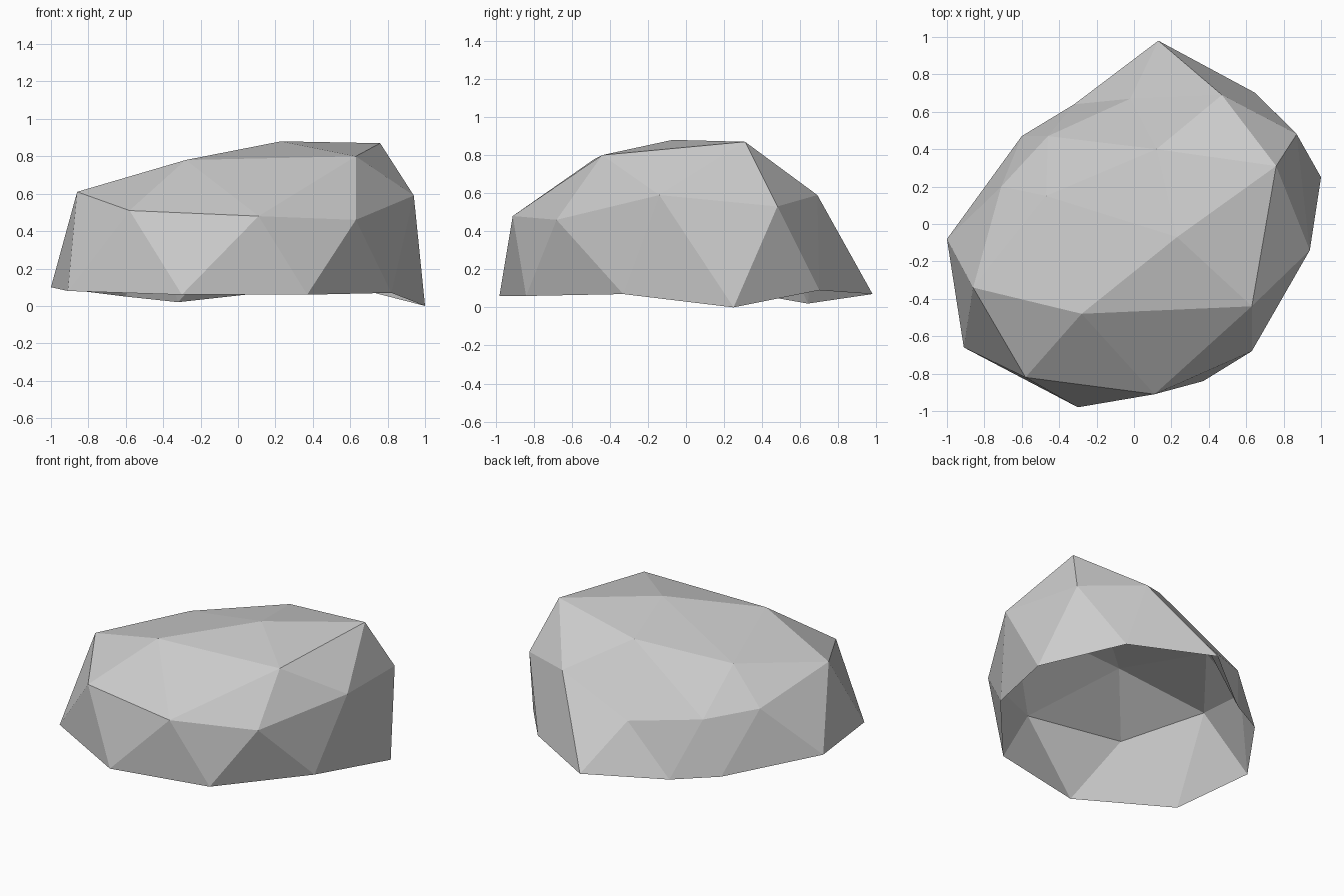
import bpy
import bmesh

default_cube = bpy.data.objects.get("Cube")
if default_cube:
    bpy.data.objects.remove(default_cube, do_unlink=True)

# One stone colour for the whole boulder
stone = bpy.data.materials.new("stone_grey")
stone.use_nodes = True
stone.diffuse_color = (0.6, 0.6, 0.6, 1)
stone.node_tree.nodes["Principled BSDF"].inputs["Base Color"].default_value = stone.diffuse_color
stone.node_tree.nodes["Principled BSDF"].inputs["Roughness"].default_value = 0.9

# Irregular rings, counter-clockwise seen from above
rim_points = [
    (-.91, -.66, .08), (-.3, -.98, .06), (.37, -.84, .06), (.82, -.33, .07), (1, .25, 0),
    (.65, .7, .09), (.13, .98, .07), (-.32, .64, .02), (-.6, .47, .05), (-1, -.08, .1),
]
waist_points = [
    (-.58, -.82, .51), (.11, -.91, .48), (.63, -.68, .46), (.94, -.14, .59), (.87, .48, .53),
    (.47, .69, .59), (-.02, .67, .36), (-.46, .47, .41), (-.71, .2, .45), (-.86, -.34, .61),
]
shoulder_points = [
    (-.28, -.48, .78), (.63, -.44, .8), (.76, .31, .87), (.12, .4, .79), (-.47, .15, .68),
]
peak_point = (.23, -.07, .88)


def add_ring(bm, points):
    """Add the points as vertices and return them in order."""
    return [bm.verts.new(point) for point in points]


bm = bmesh.new()
rim = add_ring(bm, rim_points)
waist = add_ring(bm, waist_points)
shoulder = add_ring(bm, shoulder_points)
peak = bm.verts.new(peak_point)

# Lower band: alternating triangles between the open rim and the waist
count = len(rim)
for i in range(count):
    following = (i + 1) % count
    bm.faces.new((rim[i], rim[following], waist[i]))
    bm.faces.new((rim[following], waist[following], waist[i]))

# Upper band and cap: each shoulder corner sits above three waist corners
for i, corner in enumerate(shoulder):
    neighbour = shoulder[(i + 1) % len(shoulder)]
    before, middle, after = waist[2 * i - 1], waist[2 * i], waist[2 * i + 1]
    bm.faces.new((before, middle, corner))
    bm.faces.new((middle, after, corner))
    bm.faces.new((after, neighbour, corner))
    bm.faces.new((corner, neighbour, peak))

# Hollow, flat-shaded boulder shell
mesh = bpy.data.meshes.new("boulder")
bm.to_mesh(mesh)
bm.free()
mesh.materials.append(stone)
boulder = bpy.data.objects.new("boulder", mesh)
bpy.context.collection.objects.link(boulder)
